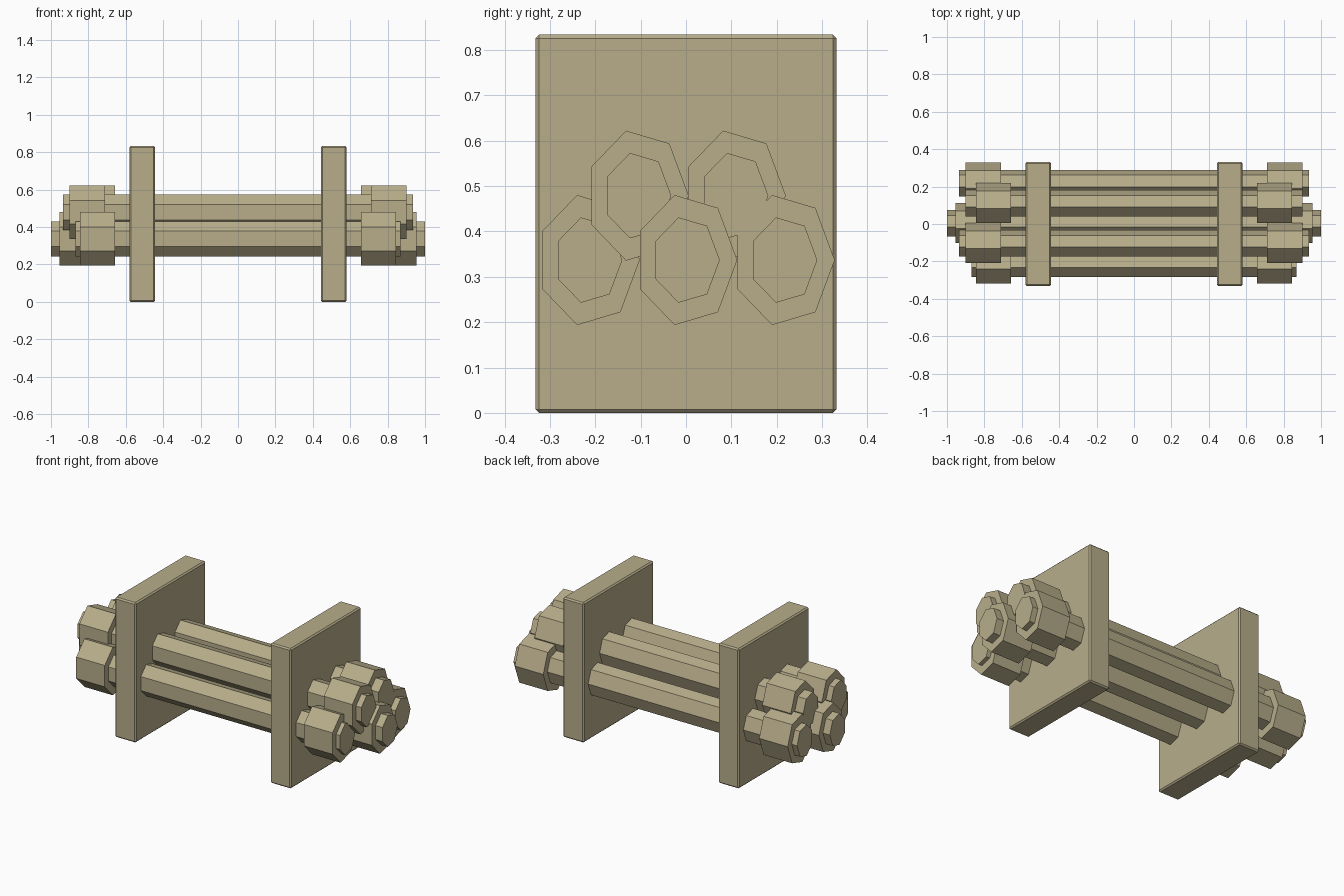
import bpy, bmesh, math

if "Cube" in bpy.data.objects:
    bpy.data.objects.remove(bpy.data.objects["Cube"])

tan = bpy.data.materials.new("tan")
tan.diffuse_color = (0.48, 0.42, 0.26, 1)
tan.use_nodes = True
tan.node_tree.nodes["Principled BSDF"].inputs["Base Color"].default_value = tan.diffuse_color


def finish(bm, name):
    bmesh.ops.recalc_face_normals(bm, faces=bm.faces[:])
    me = bpy.data.meshes.new(name)
    bm.to_mesh(me)
    bm.free()
    me.materials.append(tan)
    ob = bpy.data.objects.new(name, me)
    bpy.context.collection.objects.link(ob)
    return ob


def prism(name, x0, x1, y, z, ry, rz, n=7):
    """Seven-sided bar along x, taller than wide, with one corner towards +y."""
    bm = bmesh.new()
    rings = []
    for x in (x0, x1):
        rings.append([bm.verts.new((x, y + ry * math.cos(2 * math.pi * i / n),
                                    z + rz * math.sin(2 * math.pi * i / n)))
                      for i in range(n)])
    a, b = rings
    for i in range(n):
        j = (i + 1) % n
        bm.faces.new((a[i], a[j], b[j], b[i]))
    bm.faces.new(a)
    bm.faces.new(b)
    return finish(bm, name)


def plate(name, x):
    """Upright end plate with a small bevel."""
    bm = bmesh.new()
    bmesh.ops.create_cube(bm, size=1)
    for v in bm.verts:
        v.co = (x + v.co.x * 0.138, v.co.y * 0.664, 0.417 + v.co.z * 0.834)
    bmesh.ops.bevel(bm, geom=bm.edges[:], offset=0.008, segments=1, affect='EDGES')
    return finish(bm, name)


# End plates
plate("left_plate", -0.512)
plate("right_plate", 0.512)

# Rods with a thick collar near each end: y, z, rod half length, collar outer x
rods = [
    (-0.215, 0.337, 0.87, 0.845),
    (0.0, 0.337, 1.0, 0.955),
    (0.215, 0.337, 0.935, 0.90),
    (-0.107, 0.479, 0.935, 0.90),
    (0.107, 0.479, 0.90, 0.845),
]
for i, (y, z, end, outer) in enumerate(rods, 1):
    prism(f"rod_{i}", -end, end, y, z, 0.0745, 0.0965)
    inner = outer - 0.188
    prism(f"left_collar_{i}", -outer, -inner, y, z, 0.113, 0.147)
    prism(f"right_collar_{i}", inner, outer, y, z, 0.113, 0.147)
